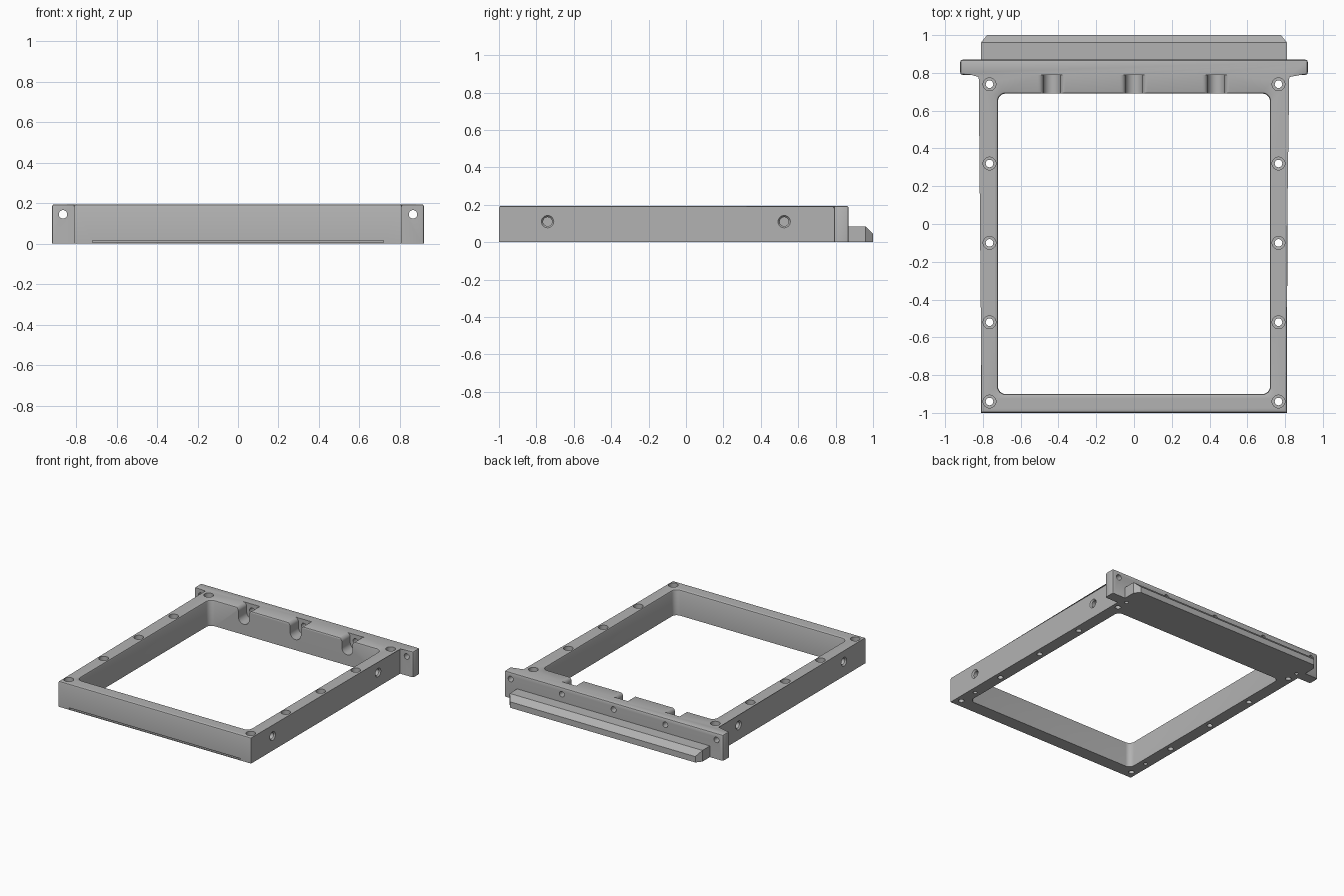
import bpy, bmesh, math

if "Cube" in bpy.data.objects:
    bpy.data.objects.remove(bpy.data.objects["Cube"])

H = 0.195          # frame height
B = 0.012          # edge rounding

grey = bpy.data.materials.new("plain grey")
grey.diffuse_color = (0.45, 0.45, 0.45, 1)
grey.use_nodes = True
grey.node_tree.nodes["Principled BSDF"].inputs["Base Color"].default_value = grey.diffuse_color


def make(name, bm):
    bmesh.ops.recalc_face_normals(bm, faces=bm.faces)
    me = bpy.data.meshes.new(name)
    bm.to_mesh(me)
    bm.free()
    ob = bpy.data.objects.new(name, me)
    bpy.context.collection.objects.link(ob)
    me.materials.append(grey)
    return ob


def loft(bm, rings):
    """Closed solid through a list of equal-length rings of 3D points."""
    vs = [[bm.verts.new(p) for p in r] for r in rings]
    n = len(vs[0])
    for a, b in zip(vs, vs[1:]):
        for i in range(n):
            j = (i + 1) % n
            bm.faces.new((a[i], a[j], b[j], b[i]))
    bm.faces.new(vs[0][::-1])
    bm.faces.new(vs[-1])


def arc(cx, cy, r, a0, a1, n):
    return [(cx + r * math.cos(math.radians(a0 + (a1 - a0) * i / n)),
             cy + r * math.sin(math.radians(a0 + (a1 - a0) * i / n))) for i in range(n + 1)]


def bore(bm, axis, a, b, steps, n=24):
    """Stepped round cutter along an axis; steps are (position, radius)."""
    rings = []
    for t, r in steps:
        ring = []
        for i in range(n):
            u = a + r * math.cos(math.tau * i / n)
            v = b + r * math.sin(math.tau * i / n)
            ring.append({'x': (t, u, v), 'y': (u, t, v), 'z': (u, v, t)}[axis])
        rings.append(ring)
    loft(bm, rings)


def cut(ob, bm):
    cutter = make("cutter", bm)
    cutter.hide_render = True
    mod = ob.modifiers.new("cut", 'BOOLEAN')
    mod.operation = 'DIFFERENCE'
    mod.solver = 'EXACT'
    mod.object = cutter
    bpy.context.view_layer.objects.active = ob
    bpy.ops.object.modifier_apply(modifier=mod.name)
    bpy.data.objects.remove(cutter)


# Frame body with mounting ears, rounded on its top and ear edges
half = [(0.81, -1.0), (0.81, 0.79), (0.92, 0.79), (0.92, 0.87)]
outline = half + [(-x, y) for x, y in reversed(half)]
bm = bmesh.new()
loft(bm, [[(x, y, z) for x, y in outline] for z in (0, H)])
edges = [e for e in bm.edges if all(v.co.z > H - 0.001 for v in e.verts)
         or all(abs(v.co.x) > 0.9 for v in e.verts) and abs(e.verts[0].co.z - e.verts[1].co.z) > 0.1]
bmesh.ops.bevel(bm, geom=edges, offset=B, segments=2, profile=0.5, affect='EDGES')
frame = make("frame", bm)

# Central opening with rounded corners and a flared top edge
def opening(grow):
    r, x, y0, y1 = 0.04 + grow, 0.68, -0.86, 0.65
    pts = []
    for cx, cy, a in ((x, y1, 0), (-x, y1, 90), (-x, y0, 180), (x, y0, 270)):
        pts += arc(cx, cy, r, a, a + 90, 8)
    return pts

bm = bmesh.new()
loft(bm, [[(x, y, z) for x, y in opening(g)]
          for z, g in ((-0.1, 0), (H - B, 0), (H - B * 0.3, B * 0.3), (H, B), (H + 0.1, B))])
cut(frame, bm)

# Three cable grooves with rounded lips in the rear rail
right_side = arc(0, 0.125, 0.045, -90, 0, 8) + arc(0.075, H - 0.03, 0.03, 180, 90, 6) + [(0.075, H + 0.1)]
groove = right_side + [(-x, z) for x, z in reversed(right_side[1:])]
bm = bmesh.new()
for gx in (-0.435, 0, 0.435):
    loft(bm, [[(gx + x, y, z) for x, z in groove] for y in (0.6, 0.79)])
cut(frame, bm)

# All holes
bm = bmesh.new()
for s in (-1, 1):
    for y in (0.74, 0.32, -0.1, -0.52, -0.94):        # counterbored screw holes
        bore(bm, 'z', s * 0.765, y, [(-0.1, 0.02), (H - 0.06, 0.02), (H - 0.0599, 0.034), (H + 0.1, 0.034)])
    for y in (-0.79, 0.83):                           # blind holes underneath
        bore(bm, 'z', s * 0.765, y, [(-0.1, 0.014), (0.05, 0.014)], 16)
    for y in (-0.74, 0.525):                          # blind side holes
        bore(bm, 'x', y, 0.11, [(s * 0.75, 0.024), (s * 0.8, 0.024), (s * 0.811, 0.034), (s * 0.9, 0.034)])
    bore(bm, 'y', s * 0.865, 0.145, [(0.7, 0.021), (1.0, 0.021)])   # ear holes
for x in (-0.435, 0, 0.435):                          # cable holes behind the grooves
    bore(bm, 'y', x, 0.145, [(0.74, 0.021), (1.0, 0.021)])
cut(frame, bm)

# Thin slot low on the front face
bm = bmesh.new()
loft(bm, [[(x, y, z) for x, y in ((-0.72, -1.1), (0.72, -1.1), (0.72, -0.98), (-0.72, -0.98))]
          for z in (0.006, 0.015)])
cut(frame, bm)

# Rear ledge: sloped back edge, then clipped corners
bm = bmesh.new()
profile = [(0.87, 0), (1.0, 0), (1.0, 0.045), (0.96, 0.085), (0.87, 0.085)]
loft(bm, [[(x, y, z) for y, z in profile] for x in (-0.81, 0.81)])
ledge = make("rear_ledge", bm)
bm = bmesh.new()
for s in (-1, 1):
    loft(bm, [[(s * x, y, z) for x, y in ((0.81, 0.96), (0.77, 1.01), (0.9, 1.01), (0.9, 0.96))]
              for z in (-0.1, 0.2)])
cut(ledge, bm)

# Smooth round surfaces, keep edges sharp
for ob in (frame, ledge):
    bpy.ops.object.select_all(action='DESELECT')
    ob.select_set(True)
    bpy.context.view_layer.objects.active = ob
    bpy.ops.object.shade_smooth_by_angle(angle=math.radians(30))
